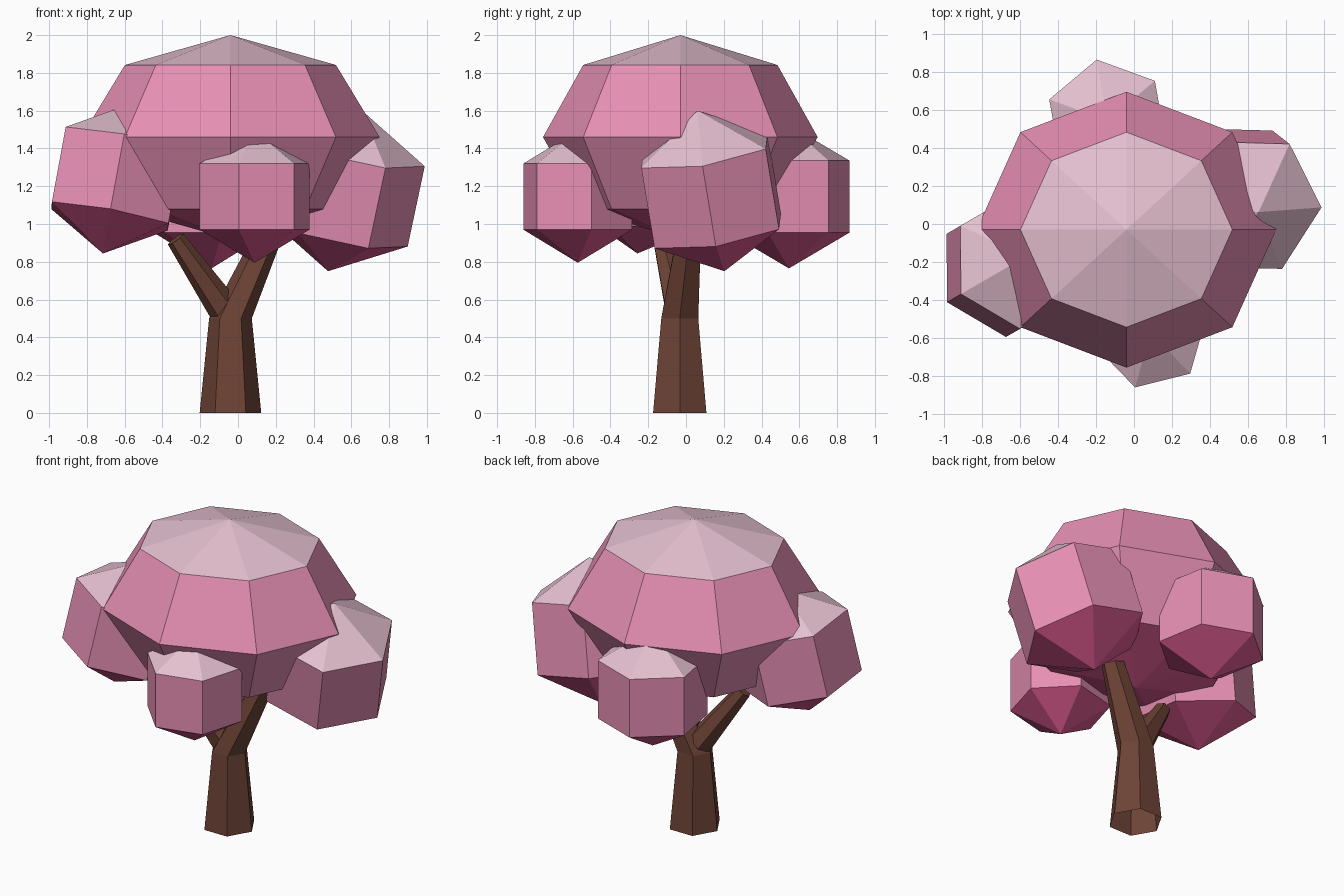
import bpy
import bmesh
from math import sin, cos, pi, radians
from mathutils import Vector, Matrix

if "Cube" in bpy.data.objects:
    bpy.data.objects.remove(bpy.data.objects["Cube"])


def material(name, rgb):
    mat = bpy.data.materials.new(name)
    mat.use_nodes = True
    mat.diffuse_color = (*rgb, 1)
    mat.node_tree.nodes["Principled BSDF"].inputs["Base Color"].default_value = (*rgb, 1)
    return mat


PALE = material("pale pink", (0.79, 0.53, 0.635))
PINK = material("blossom pink", (0.80, 0.278, 0.46))
DEEP = material("deep rose", (0.76, 0.108, 0.295))
BARK = material("bark brown", (0.153, 0.056, 0.036))
UP = Vector((0, 0, 1))


def finish(name, bm, mats):
    bmesh.ops.recalc_face_normals(bm, faces=bm.faces)
    mesh = bpy.data.meshes.new(name)
    bm.to_mesh(mesh)
    bm.free()
    for mat in mats:
        mesh.materials.append(mat)
    obj = bpy.data.objects.new(name, mesh)
    bpy.context.collection.objects.link(obj)


def ring(bm, sides, radius, z=0.0, matrix=Matrix()):
    angles = [2 * pi * i / sides for i in range(sides)]
    return [bm.verts.new(matrix @ Vector((radius * cos(a), radius * sin(a), z))) for a in angles]


def bridge(bm, low, high):
    n = len(low)
    for i in range(n):
        j = (i + 1) % n
        bm.faces.new((low[i], low[j], high[j], high[i]))


# Foliage: faceted ball with a pale cap, pink sides and a deep underside
def foliage(name, centre, size, sides, bands, spin=0, axis=UP):
    bm = bmesh.new()
    steps = [pi * k / bands for k in range(1, bands)]
    rings = [ring(bm, sides, sin(t), cos(t)) for t in steps]
    for a, b in zip(rings, rings[1:]):
        bridge(bm, b, a)
    for pole, end in ((1, rings[0]), (-1, rings[-1])):
        tip = bm.verts.new((0, 0, pole))
        for i in range(sides):
            bm.faces.new((end[i], end[(i + 1) % sides], tip))
    for f in bm.faces:
        if len(f.verts) == 4:
            f.material_index = 1
        else:
            f.material_index = 0 if f.calc_center_median().z > 0 else 2
    tilt = UP.rotation_difference(Vector(axis)).to_matrix().to_4x4()
    bm.transform(Matrix.Translation(centre) @ tilt @ Matrix.Rotation(radians(spin), 4, "Z")
                 @ Matrix.Diagonal((*size, 1)))
    finish(name, bm, (PALE, PINK, DEEP))


# Wood: six-sided limb, open at its foot, through (centre, radius, ring axis) stations
def limb(name, stations):
    bm = bmesh.new()
    rings = []
    for centre, radius, axis in stations:
        tilt = UP.rotation_difference(Vector(axis)).to_matrix().to_4x4()
        rings.append(ring(bm, 6, radius, matrix=Matrix.Translation(centre) @ tilt))
    for a, b in zip(rings, rings[1:]):
        bridge(bm, a, b)
    bm.faces.new(rings[-1])
    finish(name, bm, (BARK,))


foliage("main_crown", (-0.04, -0.03, 1.46), (0.79, 0.727, 0.54), 8, 4)
foliage("front_foliage", (0.088, -0.573, 1.145), (0.346, 0.346, 0.35), 6, 3, 14)
foliage("back_foliage", (-0.14, 0.545, 1.145), (0.377, 0.377, 0.38), 6, 3, 40)
foliage("right_foliage", (-0.642, -0.214, 1.24), (0.418, 0.418, 0.405), 6, 3, 30,
        (0.18, 0.107, 0.976))
foliage("left_foliage", (0.567, 0.133, 1.175), (0.445, 0.445, 0.44), 6, 3, -2.5,
        (0.205, -0.16, 0.966))

limb("trunk_and_left_branch", [((-0.04, -0.033, 0), 0.163, UP),
                               ((-0.04, -0.033, 0.5), 0.113, UP),
                               ((0.18, 0.02, 0.98), 0.07, (0.3, 0.1, 1))])
limb("right_branch", [((-0.075, -0.035, 0.55), 0.085, (-0.58, -0.2, 0.8)),
                      ((-0.33, -0.13, 0.92), 0.05, (-0.58, -0.2, 0.8))])
